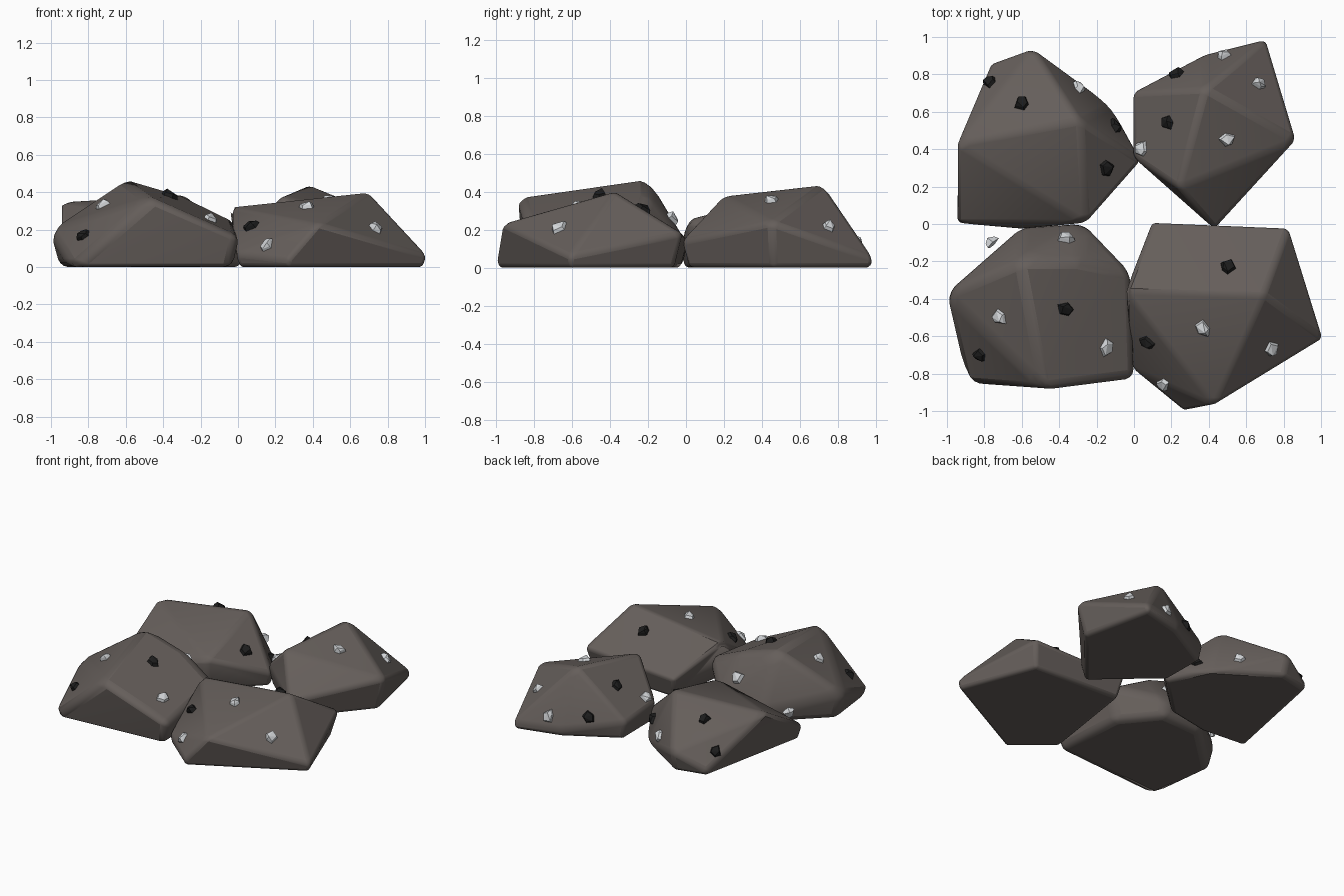
import bpy
import bmesh
import random
from math import cos, sin, tau
from mathutils import Vector, Matrix
from mathutils.bvhtree import BVHTree

random.seed(4)
scene = bpy.context.scene
default_cube = scene.objects.get("Cube")
if default_cube:
    bpy.data.objects.remove(default_cube, do_unlink=True)


def make_material(name, red, green, blue):
    material = bpy.data.materials.new(name)
    material.use_nodes = True
    colour = (red, green, blue, 1)
    material.diffuse_color = colour
    shader = material.node_tree.nodes["Principled BSDF"]
    shader.inputs["Base Color"].default_value = colour
    shader.inputs["Roughness"].default_value = .9
    return material


STONE = make_material("warm grey stone", .13, .112, .103)
BLACK = make_material("black mineral", .012, .012, .012)
WHITE = make_material("pale mineral", .66, .68, .7)


def convex_hull(bm, points):
    """Fill the bmesh with the convex hull of the points, merging flat facets."""
    for point in points:
        bm.verts.new(point)
    bmesh.ops.convex_hull(bm, input=bm.verts)
    loose = [vert for vert in bm.verts if not vert.link_faces]
    bmesh.ops.delete(bm, geom=loose, context='VERTS')
    bmesh.ops.dissolve_limit(bm, angle_limit=.07, verts=bm.verts, edges=bm.edges)
    bmesh.ops.recalc_face_normals(bm, faces=bm.faces)


def add_object(name, bm, material):
    mesh = bpy.data.meshes.new(name)
    bm.to_mesh(mesh)
    bm.free()
    mesh.materials.append(material)
    obj = bpy.data.objects.new(name, mesh)
    scene.collection.objects.link(obj)
    return obj


def add_rock(name, corners):
    """Faceted boulder: upper corners plus a flat footprint below the low ones."""
    corners = [Vector(corner) for corner in corners]
    middle = sum(corners, Vector()) / len(corners)
    middle.z = 0
    points = []
    for corner in corners:
        offset = (corner - middle) * Vector((1.02, 1.02, 1))
        points.append(middle + offset)
        if corner.z < .27:
            footing = offset * (1 - corner.z / 2)
            footing.z = 0
            points.append(middle + footing)
    bm = bmesh.new()
    convex_hull(bm, points)
    surface = BVHTree.FromBMesh(bm)
    rock = add_object(name, bm, STONE)

    # Softly worn edges
    bevel = rock.modifiers.new("worn edges", 'BEVEL')
    bevel.width = .045
    bevel.segments = 3
    bevel.limit_method = 'ANGLE'
    bevel.angle_limit = .15
    bpy.ops.object.select_all(action='DESELECT')
    rock.select_set(True)
    bpy.context.view_layer.objects.active = rock
    bpy.ops.object.shade_smooth_by_angle(angle=.6)
    return surface


def add_shard(name, surface, spot, material):
    """Angular chip on the rock, tilted to match it; a given height overrides."""
    if len(spot) == 3:
        place = Vector(spot)
        normal = surface.find_nearest(place)[1]
    else:
        above = Vector((*spot, 2))
        place, normal, _, _ = surface.ray_cast(above, Vector((0, 0, -1)))
        place += normal * .01

    # Uneven five-sided slab, narrower on top, rising to an off-centre tip
    points = [Vector((-.02, .01, .025))]
    for side in range(5):
        angle = (side + random.uniform(-.2, .2)) * tau / 5
        reach = random.uniform(.035, .055)
        rim = Vector((reach * cos(angle), reach * sin(angle), 0))
        points.append(rim + Vector((0, 0, -.015)))
        points.append(rim * .8 + Vector((0, 0, .008)))
    turn = normal.to_track_quat('Z', 'Y').to_matrix().to_4x4()
    spin = Matrix.Rotation(random.uniform(0, tau), 4, 'Z')
    bm = bmesh.new()
    convex_hull(bm, points)
    bm.transform(Matrix.Translation(place) @ turn @ spin)
    add_object(name, bm, material)


# Each rock: corner positions, then where its black and pale shards sit
rocks = {
    "back_right_rock": dict(
        corners=[(-.29, .55, .39), (-.94, .43, .35), (-.54, .93, .15),
                 (-.76, .85, .04), (-.94, .01, .1), (-.6, -.02, .1),
                 (-.26, .01, .25), (.03, .34, .1), (-.13, .63, 0)],
        black_shards=[(-.77, .76), (-.6, .65), (-.1, .52), (-.15, .3)],
        pale_shards=[(-.3, .73)]),
    "back_left_rock": dict(
        corners=[(.38, .72, .44), (.24, .2, .38), (.43, -.02, .14),
                 (.86, .45, .24), (.7, .98, .05), (.38, .9, .06),
                 (0, .7, .13), (0, .36, .15)],
        black_shards=[(.23, .8), (.18, .54)],
        pale_shards=[(.48, .9), (.67, .75), (.5, .45), (.04, .4)]),
    "front_right_rock": dict(
        corners=[(-.6, -.2, .47), (-.3, -.2, .38), (-.47, -.88, .37),
                 (-1, -.37, .2), (-.89, -.85, 0), (0, -.82, .16),
                 (-.02, -.26, .24), (-.27, 0, .13), (-.6, -.02, .1)],
        black_shards=[(-.82, -.7), (-.37, -.45)],
        pale_shards=[(-.72, -.5), (-.15, -.66), (-.36, -.08), (-.77, -.1, .1)]),
    "front_left_rock": dict(
        corners=[(.69, -.38, .4), (-.04, -.36, .32), (.43, -.96, .23),
                 (1, -.61, .06), (.82, -.03, .18), (.1, 0, .15),
                 (0, -.77, .07), (.27, -.99, .04)],
        black_shards=[(.5, -.23), (.07, -.63)],
        pale_shards=[(.37, -.56), (.73, -.67), (.15, -.86, .12)]),
}

for rock_name, parts in rocks.items():
    rock_surface = add_rock(rock_name, parts["corners"])
    for spot in parts["black_shards"]:
        add_shard(rock_name + "_black_shard", rock_surface, spot, BLACK)
    for spot in parts["pale_shards"]:
        add_shard(rock_name + "_pale_shard", rock_surface, spot, WHITE)
